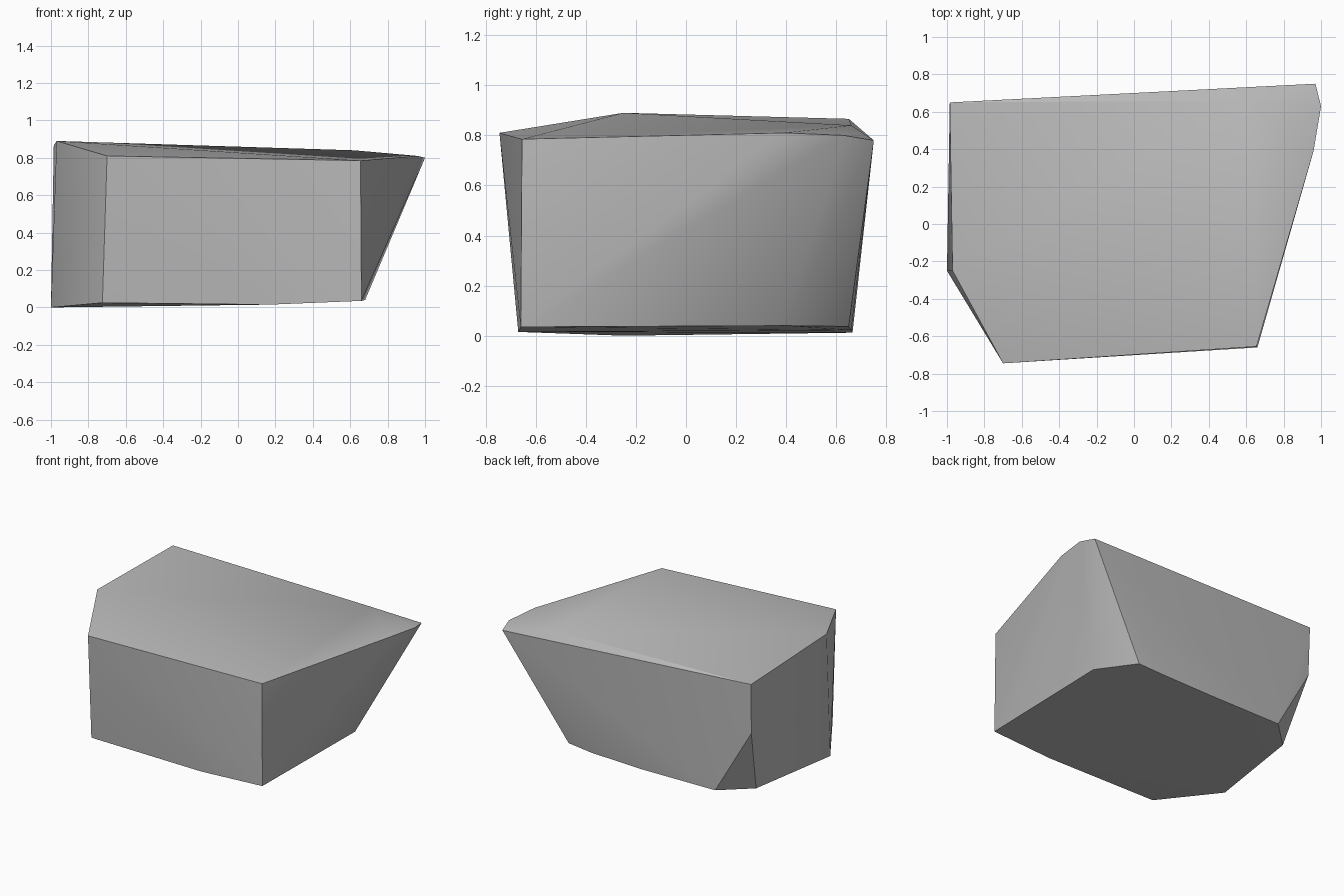
import bpy
import bmesh
import math


def remove_default_cube():
    cube = bpy.data.objects.get("Cube")
    if cube is not None:
        bpy.data.objects.remove(cube, do_unlink=True)


def make_material(name, colour):
    material = bpy.data.materials.new(name)
    material.use_nodes = True
    material.diffuse_color = colour
    shader = material.node_tree.nodes["Principled BSDF"]
    shader.inputs["Base Color"].default_value = colour
    shader.inputs["Roughness"].default_value = 0.9
    return material


def make_hull_object(name, corners, material):
    """Wrap a faceted convex block around the given corner points."""
    bm = bmesh.new()
    for corner in corners:
        bm.verts.new(corner)
    hull = bmesh.ops.convex_hull(bm, input=bm.verts[:])
    spare = [item for item in hull["geom_interior"] + hull["geom_unused"]
             if isinstance(item, bmesh.types.BMVert)]
    if spare:
        bmesh.ops.delete(bm, geom=list(set(spare)), context="VERTS")
    bmesh.ops.recalc_face_normals(bm, faces=bm.faces[:])

    mesh = bpy.data.meshes.new(name)
    bm.to_mesh(mesh)
    bm.free()
    mesh.materials.append(material)
    block = bpy.data.objects.new(name, mesh)
    bpy.context.collection.objects.link(block)
    return block


def shade_with_sharp_edges(block, angle):
    bpy.ops.object.select_all(action="DESELECT")
    block.select_set(True)
    bpy.context.view_layer.objects.active = block
    bpy.ops.object.shade_smooth_by_angle(angle=math.radians(angle))


remove_default_cube()
stone_grey = make_material("stone grey", (0.5, 0.5, 0.5, 1))

# Upper rim, running round from the front
upper_rim = [
    (-.7, -.745, .81), (.655, -.655, .785), (.96, .39, .81), (1, .63, .8),
    (.97, .75, .78), (.62, .66, .84), (-.985, .65, .866), (-.97, -.25, .89),
]
# Narrower base, with a shallow keel underneath
base_rim = [
    (-.725, -.67, .025), (.17, -.67, .015), (.66, -.66, .035),
    (.68, .39, .04), (.5, .65, .037), (.31, .66, .022),
    (-.1, .665, .012), (-.7, .66, .015), (-.9, .47, .01), (-1, -.25, 0),
]
# Chipped corner at the back
chip = [(-.98, .64, .5)]

rock = make_hull_object("rock", upper_rim + base_rim + chip, stone_grey)
shade_with_sharp_edges(rock, 30)
